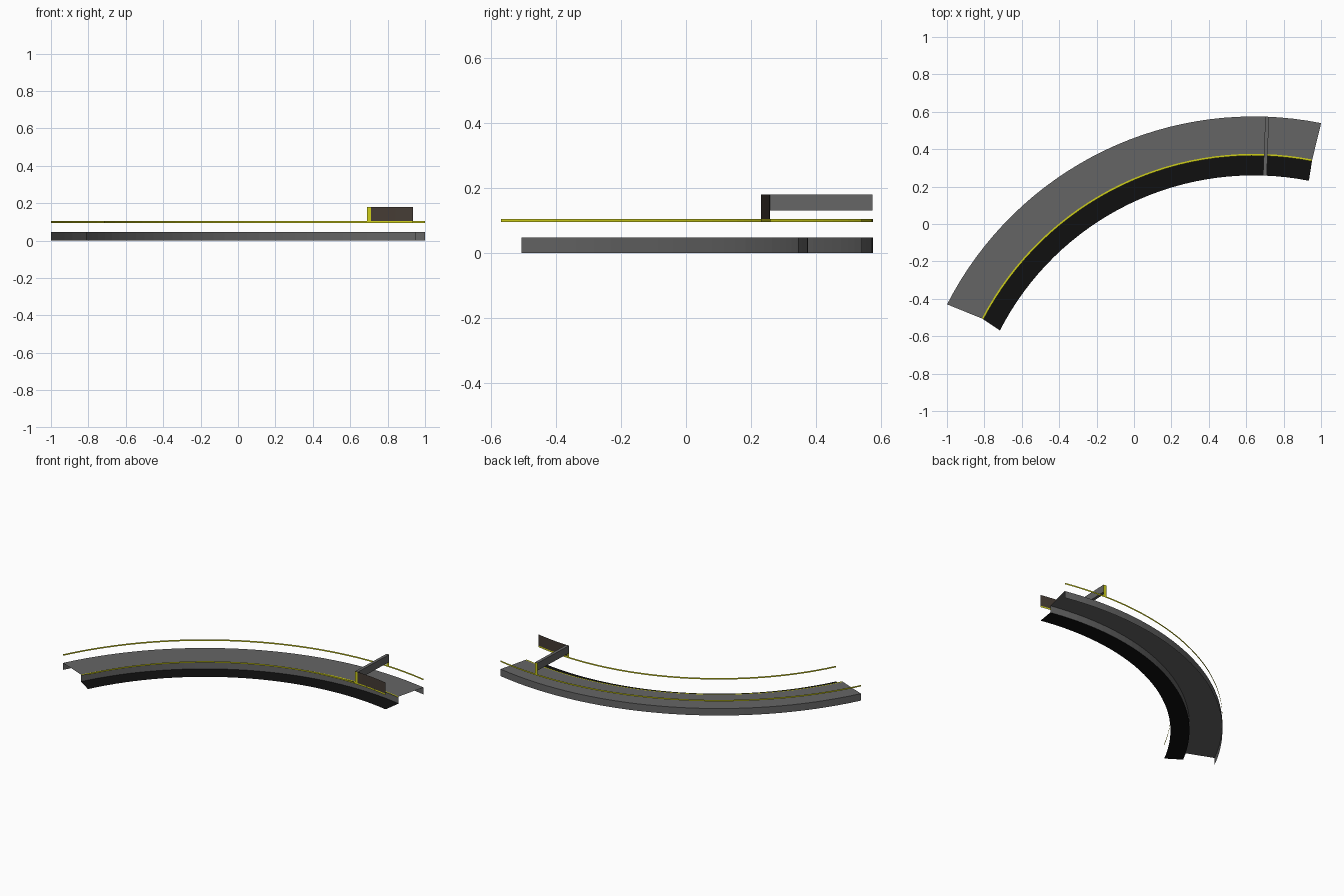
import bpy, math

if "Cube" in bpy.data.objects:
    bpy.data.objects.remove(bpy.data.objects["Cube"])

CX, CY = 0.64, -1.265      # centre of the bend
SEG = 32
# radius -> (start angle, end angle) of the bend
OUT = (1.84, 78.7, 153.0)
MID = (1.64, 79.0, 152.4)
LIP = (1.63, 79.0, 152.4)
INN = (1.525, 78.85, 152.85)


def mat(name, rgb):
    m = bpy.data.materials.new(name)
    m.diffuse_color = (*rgb, 1)
    m.use_nodes = True
    m.node_tree.nodes["Principled BSDF"].inputs["Base Color"].default_value = m.diffuse_color
    return m


ASPHALT = mat("asphalt grey", (0.13, 0.13, 0.13))
BLACK = mat("black", (0.005, 0.005, 0.005))
YELLOW = mat("yellow", (0.62, 0.62, 0.01))
BROWN = mat("dark brown", (0.06, 0.045, 0.035))


def make(name, verts, faces, m):
    me = bpy.data.meshes.new(name)
    me.from_pydata(verts, [], faces)
    me.materials.append(m)
    ob = bpy.data.objects.new(name, me)
    bpy.context.collection.objects.link(ob)
    return ob


def polar(r, deg, z):
    a = math.radians(deg)
    return (CX + r * math.cos(a), CY + r * math.sin(a), z)


def sweep(name, profile, m, seg=SEG):
    """Sweep an open profile of (rail, z) points round the bend."""
    n = len(profile)
    verts, faces = [], []
    for i in range(seg + 1):
        t = i / seg
        verts += [polar(r, a0 + (a1 - a0) * t, z) for (r, a0, a1), z in profile]
    for i in range(seg):
        for j in range(n - 1):
            k = i * n + j
            faces.append((k, k + 1, k + n + 1, k + n))
    return make(name, verts, faces, m)


# Raised deck, open underneath
sweep("road_deck", [(OUT, 0), (OUT, 0.047), (MID, 0.047), (MID, 0)], ASPHALT)
# Low inner shoulder and the yellow line along the deck edge
sweep("inner_shoulder", [(MID, 0), (INN, 0)], BLACK)
sweep("edge_line", [(MID, 0.047), (LIP, 0.047)], YELLOW)
# Thin floating rails
for name, rail in (("outer_rail", OUT), ("inner_rail", INN)):
    sweep(name, [(rail, 0.095), (rail, 0.105)], YELLOW)

# Cross beam over the deck
A, HALF = 87.75, 0.010
ca, sa = math.cos(math.radians(A)), math.sin(math.radians(A))
bv = []
for z in (0.13, 0.18):
    for r, s in ((1.525, -1), (1.84, -1), (1.84, 1), (1.525, 1)):
        x, y, _ = polar(r, A, z)
        bv.append((x - sa * HALF * s, y + ca * HALF * s, z))
make("cross_beam", bv, [(3, 2, 1, 0), (4, 5, 6, 7), (0, 1, 5, 4),
                        (1, 2, 6, 5), (2, 3, 7, 6), (3, 0, 4, 7)], ASPHALT)

# Flat posts joining the beam to the rails
for name, r in (("inner_post", 1.523), ("outer_post", 1.841)):
    x, y, _ = polar(r, A, 0)
    make(name, [(x + sa * HALF * s, y - ca * HALF * s, z)
                for s, z in ((-1, 0.1), (1, 0.1), (1, 0.18), (-1, 0.18))],
         [(0, 1, 2, 3)], YELLOW)

# Side panel along the inner rail, from the beam to the end
SIDE = (1.525, 78.85, A)
sweep("side_panel", [(SIDE, 0.105), (SIDE, 0.18)], BROWN, 5)
